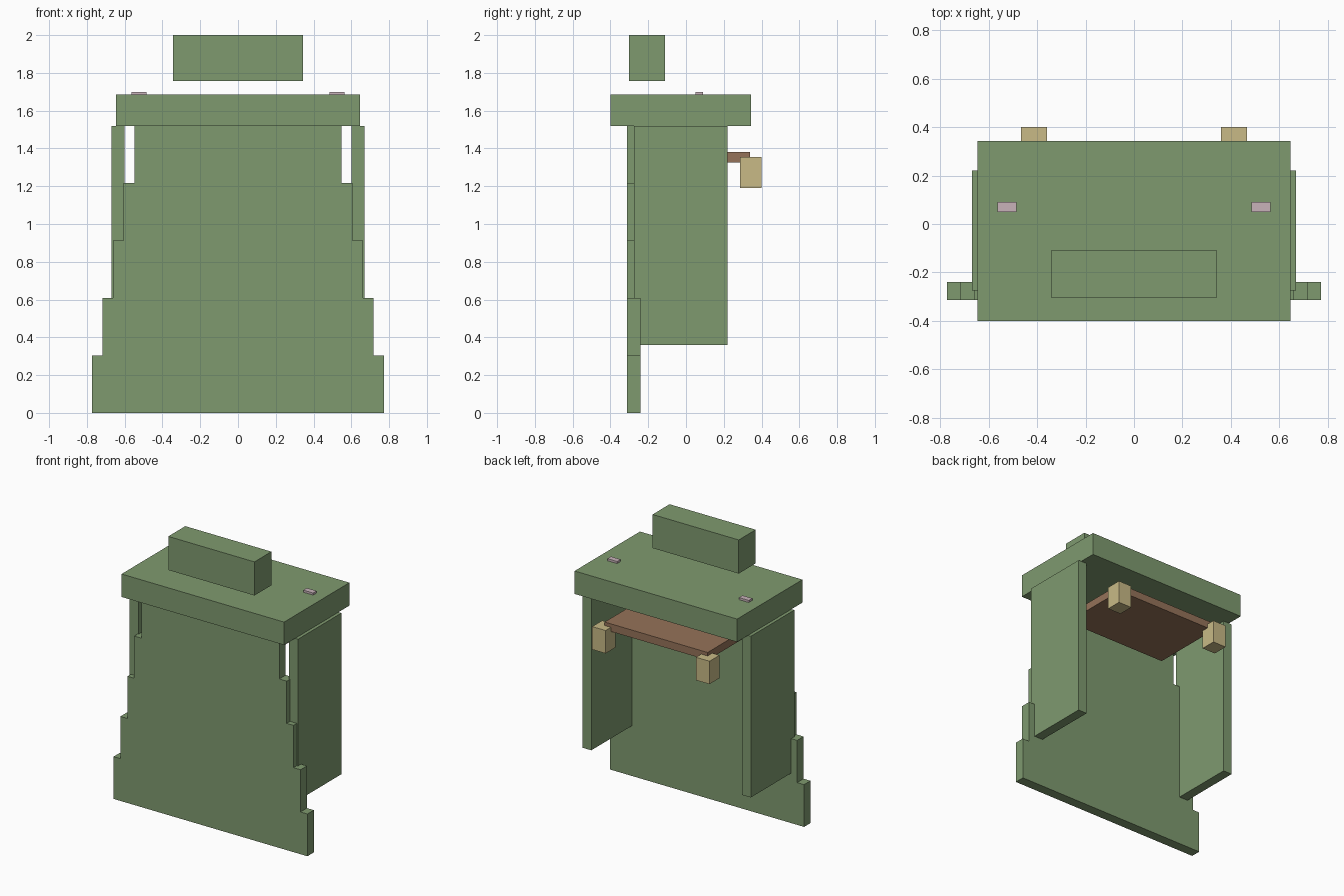
import bpy
import bmesh

cube = bpy.data.objects.get("Cube")
if cube:
    bpy.data.objects.remove(cube, do_unlink=True)


def material(name, rgb):
    mat = bpy.data.materials.new(name)
    mat.use_nodes = True
    mat.diffuse_color = (*rgb, 1)
    mat.node_tree.nodes["Principled BSDF"].inputs["Base Color"].default_value = (*rgb, 1)
    return mat


green = material("sage green", (0.212, 0.323, 0.159))
brown = material("wood brown", (0.30, 0.17, 0.10))
tan = material("pale tan", (0.58, 0.49, 0.24))
pink = material("dusty pink", (0.58, 0.45, 0.49))


def add_object(name, bm, mat):
    bmesh.ops.recalc_face_normals(bm, faces=bm.faces)
    mesh = bpy.data.meshes.new(name)
    bm.to_mesh(mesh)
    bm.free()
    mesh.materials.append(mat)
    obj = bpy.data.objects.new(name, mesh)
    bpy.context.collection.objects.link(obj)


def box(name, xs, ys, zs, mat):
    """Box between the given limits on each axis."""
    bm = bmesh.new()
    bmesh.ops.create_cube(bm, size=1)
    for v in bm.verts:
        v.co = [lim[0] if c < 0 else lim[1] for c, lim in zip(v.co, (xs, ys, zs))]
    add_object(name, bm, mat)


# Front panel: stepped outline, narrowing upward, extruded backward
half_widths = [0.772, 0.717, 0.661, 0.607, 0.548]
step = 1.52 / len(half_widths)
right_edge = []
for i, w in enumerate(half_widths):
    right_edge += [(w, i * step), (w, (i + 1) * step)]
outline = right_edge + [(-x, z) for x, z in reversed(right_edge)]
bm = bmesh.new()
face = bm.faces.new([bm.verts.new((x, -0.313, z)) for x, z in outline])
extruded = bmesh.ops.extrude_face_region(bm, geom=[face])["geom"]
moved = [g for g in extruded if isinstance(g, bmesh.types.BMVert)]
bmesh.ops.translate(bm, verts=moved, vec=(0, 0.073, 0))
add_object("front_panel", bm, green)

# Top slab, floating block and shelf
box("top_slab", (-0.647, 0.647), (-0.40, 0.343), (1.52, 1.685), green)
box("upper_block", (-0.343, 0.343), (-0.303, -0.11), (1.758, 2.0), green)
box("shelf", (-0.41, 0.41), (-0.20, 0.34), (1.325, 1.38), brown)

# Mirrored pairs
for side, s in (("left", 1), ("right", -1)):
    def pair(lo, hi):
        return sorted((s * lo, s * hi))
    box(side + "_side_panel", pair(0.60, 0.67), (-0.275, 0.22), (0.36, 1.52), green)
    box(side + "_shelf_block", pair(0.36, 0.467), (0.287, 0.40), (1.19, 1.355), tan)
    box(side + "_top_tab", pair(0.485, 0.563), (0.05, 0.09), (1.685, 1.70), pink)
